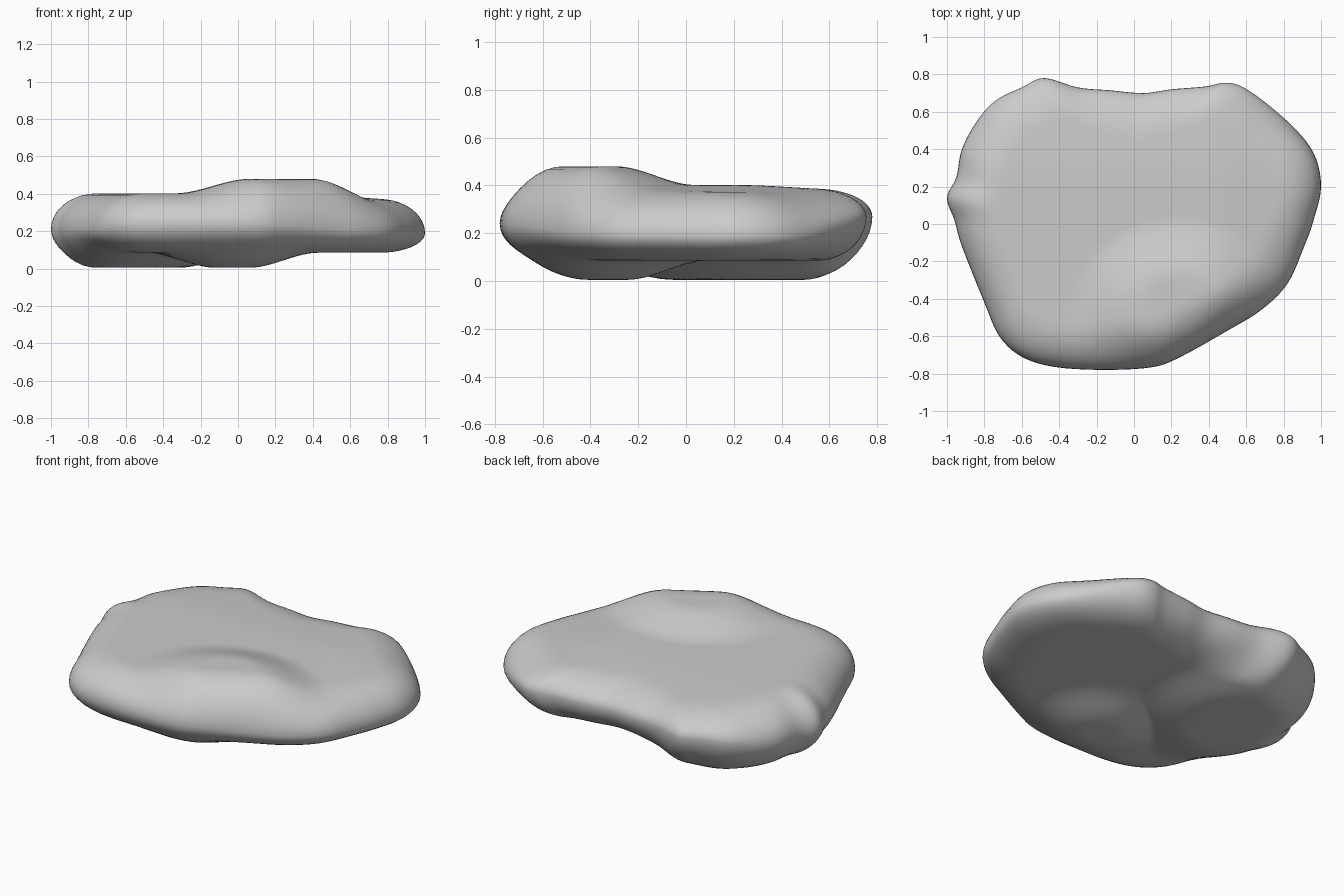
import bpy
import bmesh
import math
from mathutils import Vector

cube = bpy.data.objects.get("Cube")
if cube:
    bpy.data.objects.remove(cube)

# Plan outline, counter-clockwise from the left side
OUTLINE = [(1, .2), (.96, .38), (.83, .54), (.62, .71), (.5, .755), (.38, .735),
           (.2, .72), (.05, .7), (-.13, .715), (-.3, .73), (-.48, .78), (-.6, .73),
           (-.74, .66), (-.84, .55), (-.92, .4), (-.95, .25), (-1, .14), (-.96, .02),
           (-.92, -.12), (-.8, -.42), (-.72, -.6), (-.6, -.71), (-.42, -.765),
           (-.15, -.78), (.1, -.765), (.25, -.71), (.5, -.57), (.68, -.46),
           (.82, -.32), (.91, -.12), (.96, .02)]
STEPS = 5        # samples between outline points
EDGE_RINGS = 10  # rings on each rounded edge
FLAT_RINGS = 22  # rings across each face


def smooth(low, high, value):
    t = min(max((value - low) / (high - low), 0), 1)
    return t * t * (3 - 2 * t)


def mound(x, y, cx, cy, rx, ry, core):
    """Soft elliptical plateau: one inside the core, zero outside."""
    return 1 - smooth(core, 1, math.hypot((x - cx) / rx, (y - cy) / ry))


def top_height(x, y):
    hump = mound(x, y, .24, -.44, .58, .48, .3)
    return .402 - .03 * smooth(.4, .8, x) - .02 * smooth(.2, .7, y) + .078 * hump


def bottom_height(x, y):
    back_lobe = mound(x, y, -.56, .22, .62, .68, .4)
    front_lobe = mound(x, y, -.03, -.33, .46, .42, .2)
    return .085 - .08 * max(back_lobe, front_lobe)


def rim_height(x, y):
    return .21 + .06 * smooth(.45, .78, y) + .03 * smooth(.5, .78, -y) - .02 * smooth(.4, 1, x)


def spline(points):
    """Closed smooth curve through the points."""
    pts = [Vector(p) for p in points]
    out = []
    for i in range(len(pts)):
        a, b, c, d = (pts[(i + k) % len(pts)] for k in (-1, 0, 1, 2))
        for s in range(STEPS):
            t = s / STEPS
            out.append(.5 * (2 * b + (c - a) * t + (2 * a - 5 * b + 4 * c - d) * t ** 2
                             + (3 * b - a - 3 * c + d) * t ** 3))
    return out


def bridge(bm, outer, inner):
    for i in range(len(outer)):
        j = (i + 1) % len(outer)
        bm.faces.new((outer[i], outer[j], inner[j], inner[i]))


def add_side(bm, curve, rim, height, width):
    """Rounded edge followed by a gently uneven face."""
    previous = rim
    for k in range(1, EDGE_RINGS + FLAT_RINGS):
        angle = min(k / EDGE_RINGS, 1) * math.pi / 2
        shrink = 1 - max(k - EDGE_RINGS, 0) / FLAT_RINGS
        ring = []
        for p in curve:
            q = p * (1 - width * (1 - math.cos(angle)) / p.length) * shrink
            base = rim_height(*p)
            z = base + (height(*q) - base) * math.sin(angle)
            ring.append(bm.verts.new((q.x, q.y, z)))
        bridge(bm, previous, ring)
        previous = ring
    centre = bm.verts.new((0, 0, height(0, 0)))
    for i in range(len(previous)):
        bm.faces.new((previous[i], previous[(i + 1) % len(previous)], centre))


# Flat stone: two sides grown inward from a shared rim
bm = bmesh.new()
curve = spline(OUTLINE)
rim = [bm.verts.new((p.x, p.y, rim_height(*p))) for p in curve]
add_side(bm, curve, rim, top_height, .25)
add_side(bm, curve, rim, bottom_height, .25)
bmesh.ops.recalc_face_normals(bm, faces=bm.faces)
for face in bm.faces:
    face.smooth = True
mesh = bpy.data.meshes.new("flat_stone")
bm.to_mesh(mesh)
bm.free()
stone = bpy.data.objects.new("flat_stone", mesh)
bpy.context.collection.objects.link(stone)

# Stone grey
grey = bpy.data.materials.new("stone_grey")
grey.use_nodes = True
colour = (.6, .6, .6, 1)
grey.diffuse_color = colour
grey.node_tree.nodes["Principled BSDF"].inputs["Base Color"].default_value = colour
mesh.materials.append(grey)
